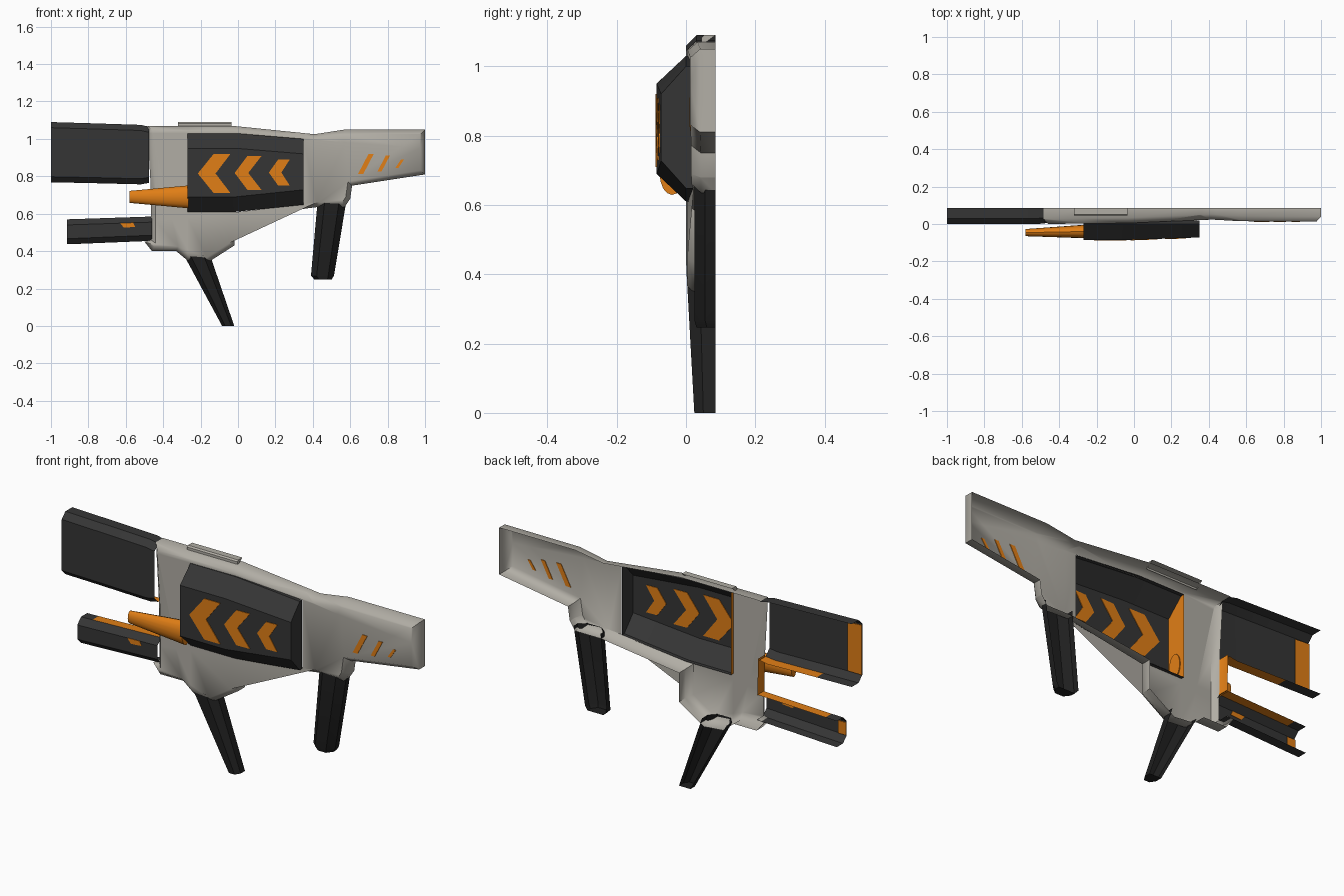
import bpy, bmesh, math
from mathutils import Vector

if "Cube" in bpy.data.objects:
    bpy.data.objects.remove(bpy.data.objects["Cube"])

BACK = 0.085


def mat(name, rgb):
    m = bpy.data.materials.new(name)
    m.diffuse_color = (*rgb, 1)
    m.use_nodes = True
    m.node_tree.nodes["Principled BSDF"].inputs["Base Color"].default_value = m.diffuse_color
    return m


GREY = mat("warm_grey", (0.44, 0.42, 0.375))
DARK = mat("charcoal", (0.036, 0.036, 0.036))
BLACK = mat("black", (0.014, 0.014, 0.014))
ORANGE = mat("orange", (0.75, 0.21, 0.008))


def finish(name, bm, mats, angle=35):
    bmesh.ops.recalc_face_normals(bm, faces=bm.faces)
    if sum(f.normal.y * f.calc_area() for f in bm.faces) > 1e-5:
        bmesh.ops.reverse_faces(bm, faces=bm.faces)
    me = bpy.data.meshes.new(name)
    bm.to_mesh(me)
    bm.free()
    for m in mats:
        me.materials.append(m)
    ob = bpy.data.objects.new(name, me)
    bpy.context.collection.objects.link(ob)
    bpy.ops.object.select_all(action='DESELECT')
    bpy.context.view_layer.objects.active = ob
    ob.select_set(True)
    bpy.ops.object.shade_smooth_by_angle(angle=math.radians(angle))
    return ob


def loft(name, sections, mats, rule=None, caps=(), closed=False, angle=35):
    """Skin through sections; rule(section, strip) marks second-colour faces."""
    bm = bmesh.new()
    rings = [[bm.verts.new(p) for p in s] for s in sections]
    n = len(sections[0])
    for i in range(len(rings) - 1):
        for j in range(n if closed else n - 1):
            k = (j + 1) % n
            f = bm.faces.new((rings[i][j], rings[i][k], rings[i + 1][k], rings[i + 1][j]))
            f.material_index = int(bool(rule and rule(i, j)))
    for index, slot in caps:
        bm.faces.new(rings[index]).material_index = slot
    return finish(name, bm, mats, angle)


def plate(name, pts, yfun, material, half=0.003):
    """Thin painted plate straddling a shell so it shows on both sides."""
    rings = [[(x, yfun(x) + d, z) for x, z in pts] for d in (-half, half)]
    return loft(name, rings, [material], caps=((0, 0), (1, 0)), closed=True)


def lerp_table(table):
    def f(x):
        for (a, u), (b, v) in zip(table, table[1:]):
            if x <= b:
                return u + (v - u) * max(0, (x - a) / (b - a))
        return table[-1][1]
    return f


def inset(pts, d):
    """Miter inset of a clockwise outline."""
    out = []
    for i, p in enumerate(pts):
        p = Vector(p)
        a = (p - Vector(pts[i - 1])).normalized()
        b = (Vector(pts[(i + 1) % len(pts)]) - p).normalized()
        na, nb = Vector((a.y, -a.x)), Vector((b.y, -b.x))
        out.append(p + (na + nb) * d / max(0.4, 1 + na.dot(nb)))
    return out


body_y = lerp_table([(-0.5, 0.0), (0, 0.005), (0.41, 0.024), (0.57, 0.015), (1, 0.012)])
plate_y = lerp_table([(-0.27, -0.085), (-0.03, -0.085), (0.35, -0.072)])

# Grey half shell, open at the back, with an opening behind the armour
outline = [(-0.485, 1.07), (-0.03, 1.07), (0.41, 1.025), (0.57, 1.05), (1, 1.05), (1, 0.81),
           (0.61, 0.75), (0.60, 0.68), (0.57, 0.635), (0.42, 0.635), (-0.02, 0.578),
           (-0.02, 0.43), (-0.16, 0.34), (-0.27, 0.35), (-0.33, 0.40), (-0.46, 0.40),
           (-0.50, 0.45), (-0.465, 0.46), (-0.465, 0.58), (-0.468, 0.77)]
opening = [(-0.27, 1.03), (-0.03, 1.03), (0.35, 1.0), (0.35, 0.65), (0, 0.61), (-0.27, 0.61)]
bm = bmesh.new()
front = [bm.verts.new((p.x, body_y(p.x), p.y)) for p in inset(outline, 0.025)]
mid = [bm.verts.new((x, body_y(x) + 0.028, z)) for x, z in outline]
rim = [bm.verts.new((x, BACK, z)) for x, z in outline]
n = len(outline)
for i in range(n):
    k = (i + 1) % n
    bm.faces.new((front[i], front[k], mid[k], mid[i]))
    zc = (outline[i][1] + outline[k][1]) / 2
    left = max(outline[i][0], outline[k][0]) < -0.46
    if left and (zc > 0.77 or 0.46 < zc < 0.58):
        continue
    f = bm.faces.new((mid[i], mid[k], rim[k], rim[i]))
    f.material_index = int(left and zc > 0.58)
bmesh.ops.triangulate(bm, faces=[bm.faces.new(front)])
lines = []
for i, (x, z) in enumerate(opening):
    x2, z2 = opening[(i + 1) % len(opening)]
    co, no = Vector((x, 0, z)), Vector((z2 - z, 0, x - x2))
    lines.append((co, no))
    bmesh.ops.bisect_plane(bm, geom=bm.verts[:] + bm.edges[:] + bm.faces[:],
                           plane_co=co, plane_no=no, dist=1e-5)
hole = [f for f in bm.faces if f.calc_center_median().y < 0.03 and abs(f.normal.y) > 0.85
        and all((f.calc_center_median() - co).dot(no) > 0 for co, no in lines)]
bmesh.ops.delete(bm, geom=hole, context='FACES')
finish("body_shell", bm, [GREY, ORANGE], 50)


def plate_section(x, lo, hi):
    y = plate_y(x)
    return [(x, 0.02, hi), (x, 0, hi), (x, y, hi - 0.08), (x, y, lo + 0.08), (x, 0, lo), (x, 0.02, lo)]


# Armour panel with an orange left end
loft("side_armour", [plate_section(-0.27, 0.61, 1.03), plate_section(-0.015, 0.61, 1.03),
                     plate_section(0.35, 0.648, 1.0)], [DARK, ORANGE],
     caps=((0, 1), (2, 0)), angle=20)

# Chevrons: tip x, shoulder x, end x, notch x, centre z, half height
for i, (t, s, e, v, z, h) in enumerate([(-0.215, -0.13, -0.04, -0.12, 0.815, 0.105),
                                        (-0.018, 0.05, 0.125, 0.055, 0.818, 0.09),
                                        (0.165, 0.215, 0.277, 0.232, 0.82, 0.07)]):
    plate(f"chevron_{i + 1}", [(t, z), (s, z + h), (e, z + h), (v, z), (e, z - h), (s, z - h)],
          plate_y, ORANGE)

# Slanted stripes on the stock
for i, (x, z, w, dx, dz) in enumerate([(0.642, 0.813, 0.028, 0.055, 0.105),
                                       (0.745, 0.825, 0.022, 0.045, 0.085),
                                       (0.842, 0.845, 0.016, 0.03, 0.045)]):
    plate(f"stock_stripe_{i + 1}", [(x, z), (x + dx, z + dz), (x + dx + w, z + dz), (x + w, z)],
          body_y, ORANGE)


def channel(x, y, lo, hi, c):
    return [(x, BACK, hi), (x, y + c, hi), (x, y, hi - c), (x, y, lo + c), (x, y + c, lo), (x, BACK, lo)]


# Upper barrel housing and lower barrel, open half channels
loft("upper_barrel", [channel(-1, 0, 0.768, 1.09, 0.03), channel(-0.8, 0, 0.764, 1.084, 0.03),
                      channel(-0.52, 0, 0.757, 1.075, 0.03), channel(-0.475, 0.003, 0.765, 1.065, 0.03)],
     [DARK, ORANGE], rule=lambda i, j: i > 0 and j == 4)
loft("lower_barrel", [channel(-0.915, 0.005, 0.437, 0.57, 0.03), channel(-0.85, 0.005, 0.439, 0.572, 0.03),
                      channel(-0.46, 0.005, 0.455, 0.585, 0.03)],
     [DARK, ORANGE], rule=lambda i, j: i > 0 and j == 0)
plate("upper_muzzle_lining", [(-1, 0.8), (-1, 1.055), (-0.92, 1.05), (-0.92, 0.8)],
      lambda x: 0.005, ORANGE, 0.002)
plate("lower_muzzle_lining", [(-0.915, 0.47), (-0.915, 0.535), (-0.87, 0.535), (-0.87, 0.47)],
      lambda x: 0.01, ORANGE, 0.002)
plate("lower_barrel_mark", [(-0.63, 0.55), (-0.56, 0.552), (-0.55, 0.53), (-0.61, 0.525)],
      lambda x: 0.005, ORANGE, 0.002)


def ellipse(x, y, z, ry, rz, n=16):
    return [(x, y + ry * math.cos(a), z + rz * math.sin(a))
            for a in (2 * math.pi * i / n for i in range(n))]


# Tapered side nozzle
loft("side_nozzle", [ellipse(-0.58, -0.046, 0.69, 0.019, 0.032), ellipse(-0.265, -0.04, 0.69, 0.036, 0.061)],
     [ORANGE], caps=((0, 0), (1, 0)), closed=True)

# Top sight rail
loft("top_rail", [[(x, y, z) for y, z in ((BACK, 1.09), (0.052, 1.09), (0.045, 1.083), (0.045, 1.06))]
                  for x in (-0.32, -0.035)], [GREY], caps=((0, 0), (1, 0)))


def grip_section(x0, z0, x1, z1, y, side):
    p = lambda t, yy: (x0 + (x1 - x0) * t, yy, z0 + (z1 - z0) * t)
    return [p(0, BACK), p(0, side), p(0.25, y), p(0.75, y), p(1, side), p(1, BACK)]


# Front magazine leg and rear grip
loft("front_leg", [grip_section(-0.29, 0.38, -0.15, 0.38, 0.003, 0.04),
                   grip_section(-0.085, 0, -0.02, 0, 0.024, 0.05)], [BLACK], caps=((1, 0),))
loft("rear_grip", [grip_section(0.425, 0.66, 0.578, 0.66, 0.024, 0.055),
                   grip_section(0.39, 0.268, 0.513, 0.268, 0.024, 0.055),
                   grip_section(0.41, 0.247, 0.50, 0.247, 0.03, 0.06)], [BLACK], caps=((2, 0),))
